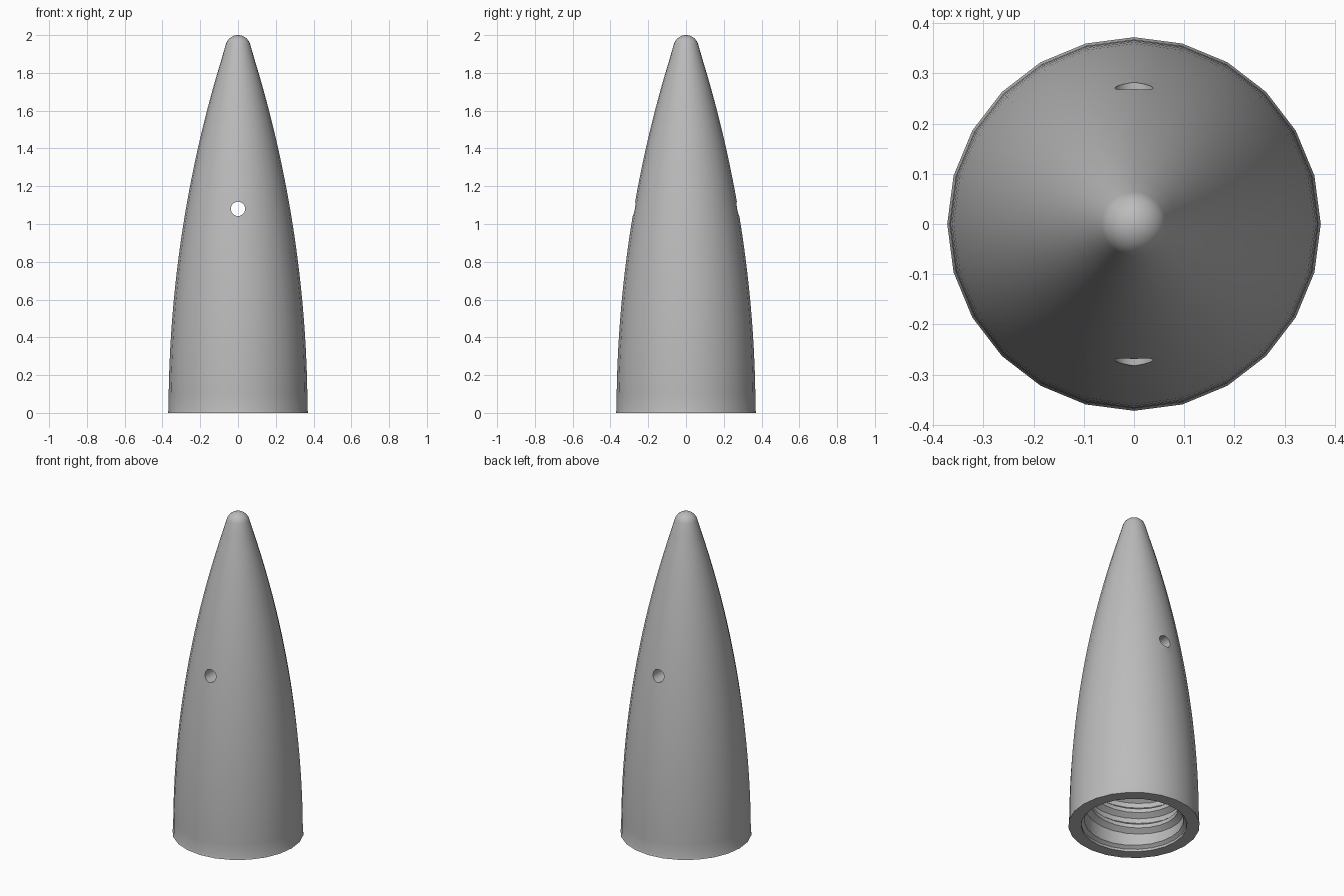
import bpy, bmesh, math

cube = bpy.data.objects.get("Cube")
if cube:
    bpy.data.objects.remove(cube, do_unlink=True)

SIDES = 24
HEIGHT, BASE_R, TIP_R = 2.0, 0.368, 0.067
ARC_R = 6.385            # radius of the ogive arc
BORE_R, BORE_TOP = 0.28, 0.75

grey = bpy.data.materials.new("plain grey")
grey.use_nodes = True
grey.diffuse_color = (0.5, 0.5, 0.5, 1)
grey.node_tree.nodes["Principled BSDF"].inputs["Base Color"].default_value = (0.5, 0.5, 0.5, 1)


def make_object(name, bm):
    mesh = bpy.data.meshes.new(name)
    bm.to_mesh(mesh)
    bm.free()
    mesh.materials.append(grey)
    obj = bpy.data.objects.new(name, mesh)
    bpy.context.collection.objects.link(obj)
    return obj


def smooth(obj, degrees):
    bpy.ops.object.select_all(action='DESELECT')
    obj.select_set(True)
    bpy.context.view_layer.objects.active = obj
    bpy.ops.object.shade_smooth_by_angle(angle=math.radians(degrees))


def lathe(name, profile):
    bm = bmesh.new()
    verts = [bm.verts.new((r, 0, z)) for r, z in profile]
    edges = [bm.edges.new(pair) for pair in zip(verts, verts[1:])]
    bmesh.ops.spin(bm, geom=verts + edges, cent=(0, 0, 0), axis=(0, 0, 1),
                   angle=math.tau, steps=SIDES, use_duplicate=False)
    bmesh.ops.remove_doubles(bm, verts=bm.verts, dist=1e-4)
    bmesh.ops.recalc_face_normals(bm, faces=bm.faces)
    return make_object(name, bm)


# Shell profile: blind bore, bottom rim, ogive flank, rounded tip
tip_z = HEIGHT - TIP_R
tangent = math.radians(18)
join_z = tip_z + TIP_R * math.sin(tangent)
profile = [(0, BORE_TOP), (BORE_R, BORE_TOP), (BORE_R, 0.03), (0.30, 0.015), (0.30, 0), (0.372, 0)]
for i in range(24):
    z = 0.015 + (join_z - 0.015) * i / 24
    profile.append((BASE_R - ARC_R + math.sqrt(ARC_R ** 2 - z * z), z))
for i in range(8):
    a = tangent + (math.pi / 2 - tangent) * i / 8
    profile.append((TIP_R * math.cos(a), tip_z + TIP_R * math.sin(a)))
profile.append((0, HEIGHT))
shell = lathe("ogive_shell", profile)

# Cross hole from front to back
bm = bmesh.new()
bmesh.ops.create_cone(bm, cap_ends=True, segments=24, radius1=0.038, radius2=0.038, depth=1)
cutter = make_object("cross_hole_cutter", bm)
cutter.rotation_euler.x = math.pi / 2
cutter.location.z = 1.08
cut = shell.modifiers.new("cross hole", 'BOOLEAN')
cut.operation, cut.solver, cut.object = 'DIFFERENCE', 'EXACT', cutter
bpy.ops.object.select_all(action='DESELECT')
bpy.context.view_layer.objects.active = shell
shell.select_set(True)
bpy.ops.object.modifier_apply(modifier=cut.name)
bpy.data.objects.remove(cutter, do_unlink=True)
smooth(shell, 35)

# Helical thread ridge on the bore wall
PITCH, TURNS = 0.1, 6
section = ((BORE_R, -0.035), (0.25, -0.012), (0.25, 0.012), (BORE_R, 0.035))
bm = bmesh.new()
rows = []
for i in range(SIDES * TURNS + 1):
    a = math.tau * i / SIDES
    rise = 0.075 + PITCH * i / SIDES
    rows.append([bm.verts.new((r * math.cos(a), r * math.sin(a), rise + dz)) for r, dz in section])
for lower, upper in zip(rows, rows[1:]):
    for k in range(4):
        n = (k + 1) % 4
        bm.faces.new((lower[k], upper[k], upper[n], lower[n]))
bm.faces.new(rows[0])
bm.faces.new(rows[-1])
bmesh.ops.recalc_face_normals(bm, faces=bm.faces)
thread = make_object("inner_thread", bm)
smooth(thread, 30)
